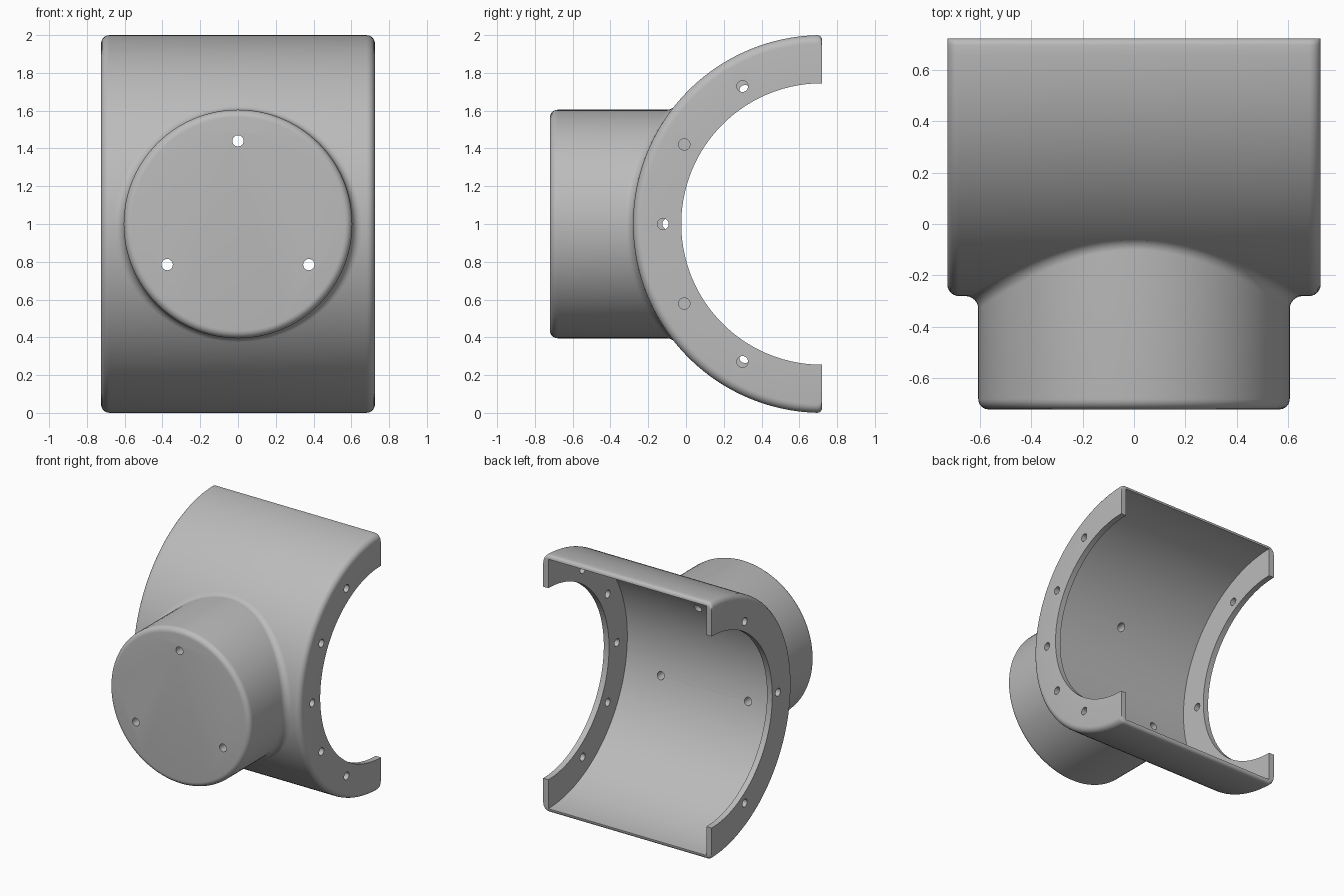
import bpy, bmesh
from math import sin, cos, pi, sqrt, asin, radians
from mathutils import Vector, Matrix

if "Cube" in bpy.data.objects:
    bpy.data.objects.remove(bpy.data.objects["Cube"])

AXIS_Y, AXIS_Z = 0.72, 1.0       # axis of the half pipe, along x
OUTER, CAVITY, RIM = 1.0, 0.97, 0.745
HALF_W, RIM_T, FILLET = 0.725, 0.045, 0.045
BOSS_R, BOSS_FRONT, BLEND = 0.605, -0.72, 0.05
HOLE_R = 0.03

grey = bpy.data.materials.new("plain grey")
grey.use_nodes = True
colour = (0.5, 0.5, 0.5, 1)
grey.diffuse_color = colour
grey.node_tree.nodes["Principled BSDF"].inputs["Base Color"].default_value = colour


def finish(bm, name):
    bmesh.ops.recalc_face_normals(bm, faces=bm.faces)
    mesh = bpy.data.meshes.new(name)
    bm.to_mesh(mesh)
    bm.free()
    mesh.materials.append(grey)
    obj = bpy.data.objects.new(name, mesh)
    bpy.context.collection.objects.link(obj)
    return obj


def bridge(bm, a, b):
    n = len(a)
    for i in range(n):
        j = (i + 1) % n
        bm.faces.new((a[i], a[j], b[j], b[i]))


# Half-pipe shell: a channel section swept through half a turn
def section(inset):
    arc = [(HALF_W - FILLET * (1 - cos(a)), OUTER - inset - FILLET * (1 - sin(a)))
           for a in (i * pi / 12 for i in range(7))]
    half = [(HALF_W - RIM_T, CAVITY), (HALF_W - RIM_T, RIM), (HALF_W, RIM)] + arc
    return half + [(-x, r) for x, r in reversed(half)]


edge = 0.025
ends = [(pi / 2 - asin(edge * (1 - sin(a))), edge * (1 - cos(a)))
        for a in (i * pi / 8 for i in range(5))]
limit = ends[0][0]
steps = 80
rows = [(-p, s) for p, s in reversed(ends)]
rows += [(-limit + 2 * limit * i / steps, 0) for i in range(1, steps)]
rows += ends

bm = bmesh.new()
rings = [[bm.verts.new((x, AXIS_Y - r * cos(p), AXIS_Z + r * sin(p)))
          for x, r in section(s)] for p, s in rows]
for a, b in zip(rings, rings[1:]):
    bridge(bm, a, b)
bm.faces.new(rings[0])
bm.faces.new(rings[-1])
shell = finish(bm, "half_pipe_shell")


# Round boss: front fillet, straight side, and a blend onto the shell
def on_shell(x, z, radius):
    return Vector((x, AXIS_Y - sqrt(radius ** 2 - z ** 2), z))


def boss_column(t):
    c, s = cos(t), sin(t)
    pts = []
    f = 0.04
    for i in range(7):
        a = i * pi / 12
        r = BOSS_R - f * (1 - sin(a))
        pts.append(Vector((r * c, BOSS_FRONT + f * (1 - cos(a)), r * s)))
    # rolling ball resting on both the boss and the shell
    ball = on_shell((BOSS_R + BLEND) * c, (BOSS_R + BLEND) * s, OUTER + BLEND)
    to_boss = Vector((-c, 0, -s))
    to_shell = Vector((0, AXIS_Y - ball.y, -ball.z)).normalized()
    for i in range(9):
        pts.append(ball + BLEND * to_boss.slerp(to_shell, i / 8))
    # hidden back, inside the shell wall
    for k in (1.0, 0.75, 0.5, 0.25):
        pts.append(on_shell(BOSS_R * k * c, BOSS_R * k * s, 0.985))
    return pts


bm = bmesh.new()
sides = 96
columns = [boss_column(2 * pi * i / sides) for i in range(sides)]
rings = [[bm.verts.new(p + Vector((0, 0, AXIS_Z))) for p in ring]
         for ring in zip(*columns)]
for a, b in zip(rings, rings[1:]):
    bridge(bm, a, b)
bm.faces.new(rings[0])
tip = bm.verts.new(on_shell(0, 0, 0.985) + Vector((0, 0, AXIS_Z)))
for i in range(sides):
    bm.faces.new((rings[-1][i], rings[-1][(i + 1) % sides], tip))
boss = finish(bm, "round_boss")


# Drill cutters for the bolt holes
bm = bmesh.new()


def drill(centre, length, axis):
    turn = Matrix.Rotation(pi / 2, 4, 'Y' if axis == 'X' else 'X')
    bmesh.ops.create_cone(bm, cap_ends=True, segments=24, radius1=HOLE_R,
                          radius2=HOLE_R, depth=length,
                          matrix=Matrix.Translation(centre) @ turn)


for side, radius, angles in ((1, 0.842, (-60, -30, 0, 30, 60)),
                             (-1, 0.815, (-60, 0, 60))):
    for a in map(radians, angles):
        drill((side * (HALF_W - RIM_T / 2), AXIS_Y - radius * cos(a),
               AXIS_Z + radius * sin(a)), 0.12, 'X')
for x, z in ((0, 1.44), (0.375, 0.785), (-0.375, 0.785)):
    drill((x, -0.4, z), 1.0, 'Y')
cutter = finish(bm, "hole_cutter")
cutter.hide_render = True

for obj in (shell, boss):
    bpy.ops.object.select_all(action='DESELECT')
    bpy.context.view_layer.objects.active = obj
    obj.select_set(True)
    mod = obj.modifiers.new("holes", 'BOOLEAN')
    mod.operation = 'DIFFERENCE'
    mod.solver = 'EXACT'
    mod.object = cutter
    bpy.ops.object.modifier_apply(modifier=mod.name)
    bpy.ops.object.shade_smooth_by_angle(angle=radians(30))
bpy.data.objects.remove(cutter)
